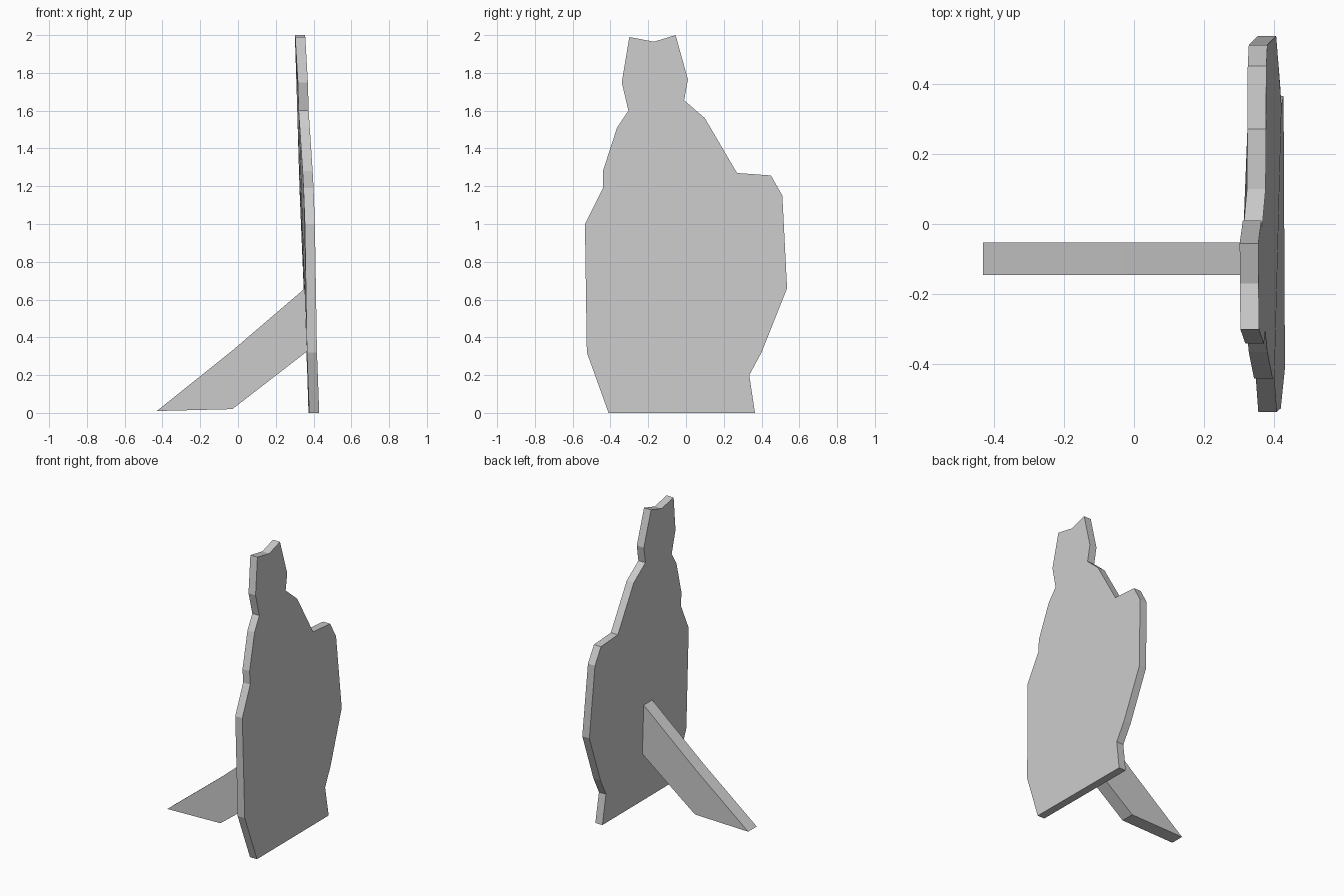
import bpy
import bmesh
from mathutils import Vector

if "Cube" in bpy.data.objects:
    bpy.data.objects.remove(bpy.data.objects["Cube"])


def slab(name, points, offset):
    """Closed plate: an outline polygon extruded along an offset vector."""
    bm = bmesh.new()
    face = bm.faces.new([bm.verts.new(p) for p in points])
    out = bmesh.ops.extrude_face_region(bm, geom=[face], use_keep_orig=True)
    moved = [g for g in out["geom"] if isinstance(g, bmesh.types.BMVert)]
    bmesh.ops.translate(bm, verts=moved, vec=Vector(offset))
    bmesh.ops.recalc_face_normals(bm, faces=bm.faces)
    mesh = bpy.data.meshes.new(name)
    bm.to_mesh(mesh)
    bm.free()
    obj = bpy.data.objects.new(name, mesh)
    bpy.context.collection.objects.link(obj)
    return obj


# Cutout board: front-face outline (x, y, z), leaning back and slightly warped
outline = [
    (0.43, -0.41, 0.0), (0.426, 0.365, 0.0), (0.42, 0.335, 0.20),
    (0.416, 0.40, 0.32), (0.405, 0.535, 0.66), (0.38, 0.51, 1.15),
    (0.377, 0.45, 1.257), (0.376, 0.27, 1.27), (0.375, 0.10, 1.56),
    (0.365, -0.01, 1.655), (0.363, 0.01, 1.765), (0.354, -0.055, 2.0),
    (0.355, -0.17, 1.965), (0.356, -0.30, 1.99), (0.37, -0.34, 1.75),
    (0.374, -0.305, 1.60), (0.38, -0.365, 1.51), (0.395, -0.44, 1.28),
    (0.40, -0.44, 1.19), (0.407, -0.535, 1.0), (0.418, -0.525, 0.32),
]
slab("cutout_board", outline, (-0.053, 0, 0))

# Angled prop behind the board
prop = [(-0.43, 0.01), (-0.03, 0.02), (0.365, 0.325), (0.355, 0.66), (-0.03, 0.33)]
slab("rear_prop", [(x, -0.145, z) for x, z in prop], (0, 0.092, 0))
